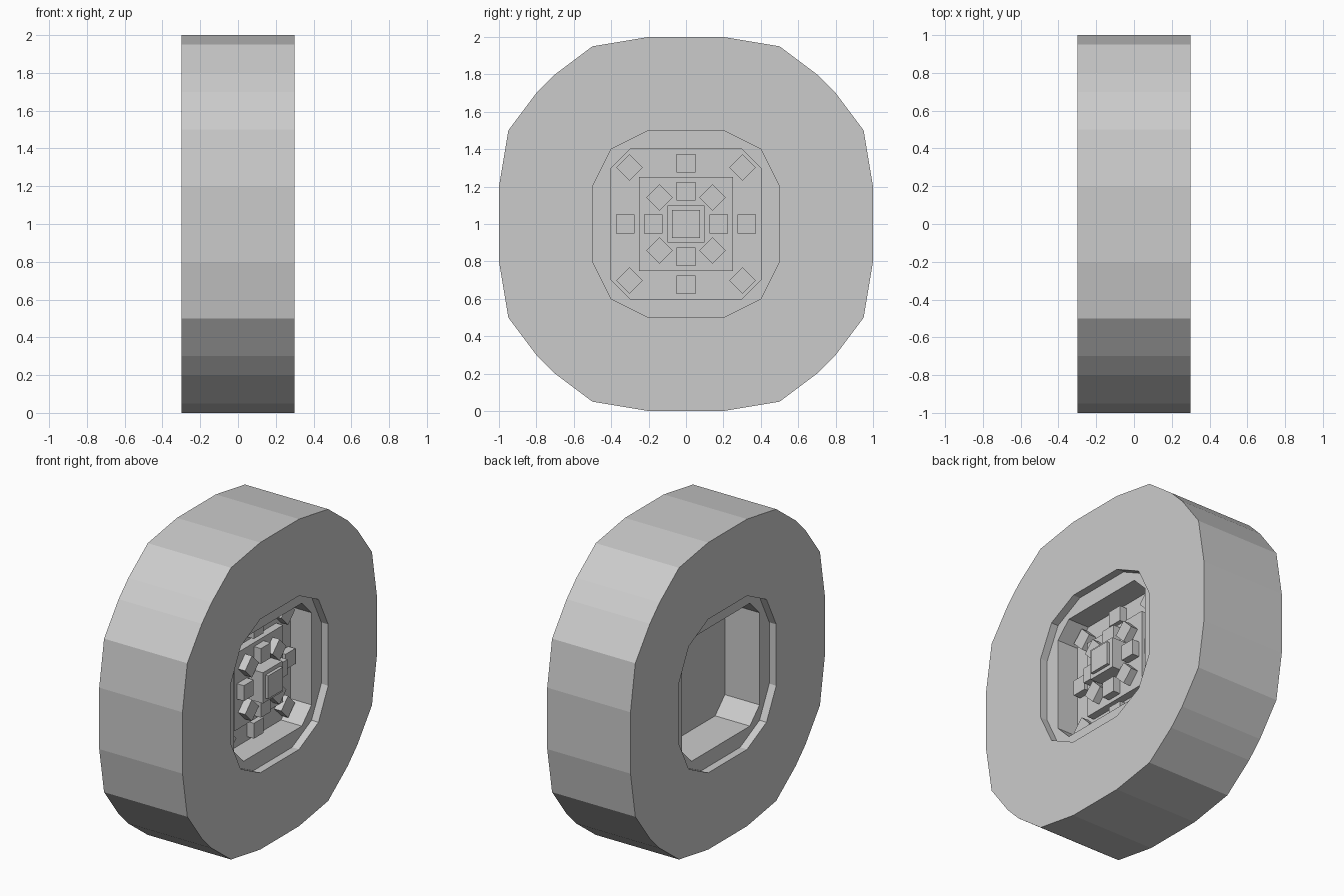
import bpy, bmesh, math
from mathutils import Matrix

if "Cube" in bpy.data.objects:
    bpy.data.objects.remove(bpy.data.objects["Cube"])

AXLE_Z = 1.0


def full_loop(quarter):
    """Mirror a first-quadrant profile (top to side) into a closed loop."""
    q = list(quarter)
    return (q + [(y, -z) for y, z in reversed(q)]
            + [(-y, -z) for y, z in q] + [(-y, z) for y, z in reversed(q)])


def finish(name, bm):
    bmesh.ops.recalc_face_normals(bm, faces=bm.faces)
    mesh = bpy.data.meshes.new(name)
    bm.to_mesh(mesh)
    bm.free()
    obj = bpy.data.objects.new(name, mesh)
    bpy.context.collection.objects.link(obj)
    return obj


def add_box(bm, x0, x1, y, z, half, angle=0.0):
    """Square block standing on the plane x0, facing +x."""
    m = (Matrix.Translation(((x0 + x1) / 2, y, AXLE_Z + z))
         @ Matrix.Rotation(angle, 4, 'X')
         @ Matrix.Diagonal((x1 - x0, 2 * half, 2 * half, 1)))
    bmesh.ops.create_cube(bm, size=1, matrix=m)


def box(name, x0, x1, half):
    bm = bmesh.new()
    add_box(bm, x0, x1, 0, 0, half)
    return finish(name, bm)


def block_ring(name, x0, x1, axis_r, diag):
    """Eight small blocks: four on the axes, four turned on the diagonals."""
    bm = bmesh.new()
    for s in (-1, 1):
        add_box(bm, x0, x1, s * axis_r, 0, 0.05)
        add_box(bm, x0, x1, 0, s * axis_r, 0.05)
        for t in (-1, 1):
            add_box(bm, x0, x1, s * diag, t * diag, 0.05, math.pi / 4)
    return finish(name, bm)


# Wheel body: tread, side walls, shallow rim step and deep wells on both sides
tread = full_loop([(0.2, 1), (0.5, 0.95), (0.7, 0.8), (0.8, 0.7), (0.95, 0.5), (1, 0.2)])
opening = full_loop([(0.2, 0.5), (0.4, 0.4), (0.5, 0.2)])
well = full_loop([(0.3, 0.4), (0.4, 0.3)])
sections = [(well, 0.1), (well, 0.25), (opening, 0.25), (opening, 0.3), (tread, 0.3),
            (tread, -0.3), (opening, -0.3), (opening, -0.25), (well, -0.25), (well, 0.0)]

bm = bmesh.new()
rings = []
for loop, x in sections:
    verts = [bm.verts.new((x, y, AXLE_Z + z)) for y, z in loop]
    edges = [bm.edges.new((verts[i - 1], verts[i])) for i in range(len(verts))]
    rings.append((verts, edges, x))
for (va, ea, xa), (vb, eb, xb) in zip(rings, rings[1:]):
    if xa == xb:
        bmesh.ops.triangle_fill(bm, edges=ea + eb, use_beauty=True, normal=(1, 0, 0))
    else:
        for i in range(len(va)):
            bm.faces.new((va[i - 1], va[i], vb[i], vb[i - 1]))
bm.faces.new(rings[0][0])
bm.faces.new(rings[-1][0])
finish("wheel_body", bm)

# Hub details on the outer side
box("hub_plate", 0.1, 0.15, 0.25)
box("hub_block", 0.15, 0.25, 0.1)
box("hub_cap", 0.25, 0.27, 0.075)
block_ring("inner_bolts", 0.15, 0.2, 0.175, 0.142)
block_ring("outer_bolts", 0.1, 0.15, 0.325, 0.302)
